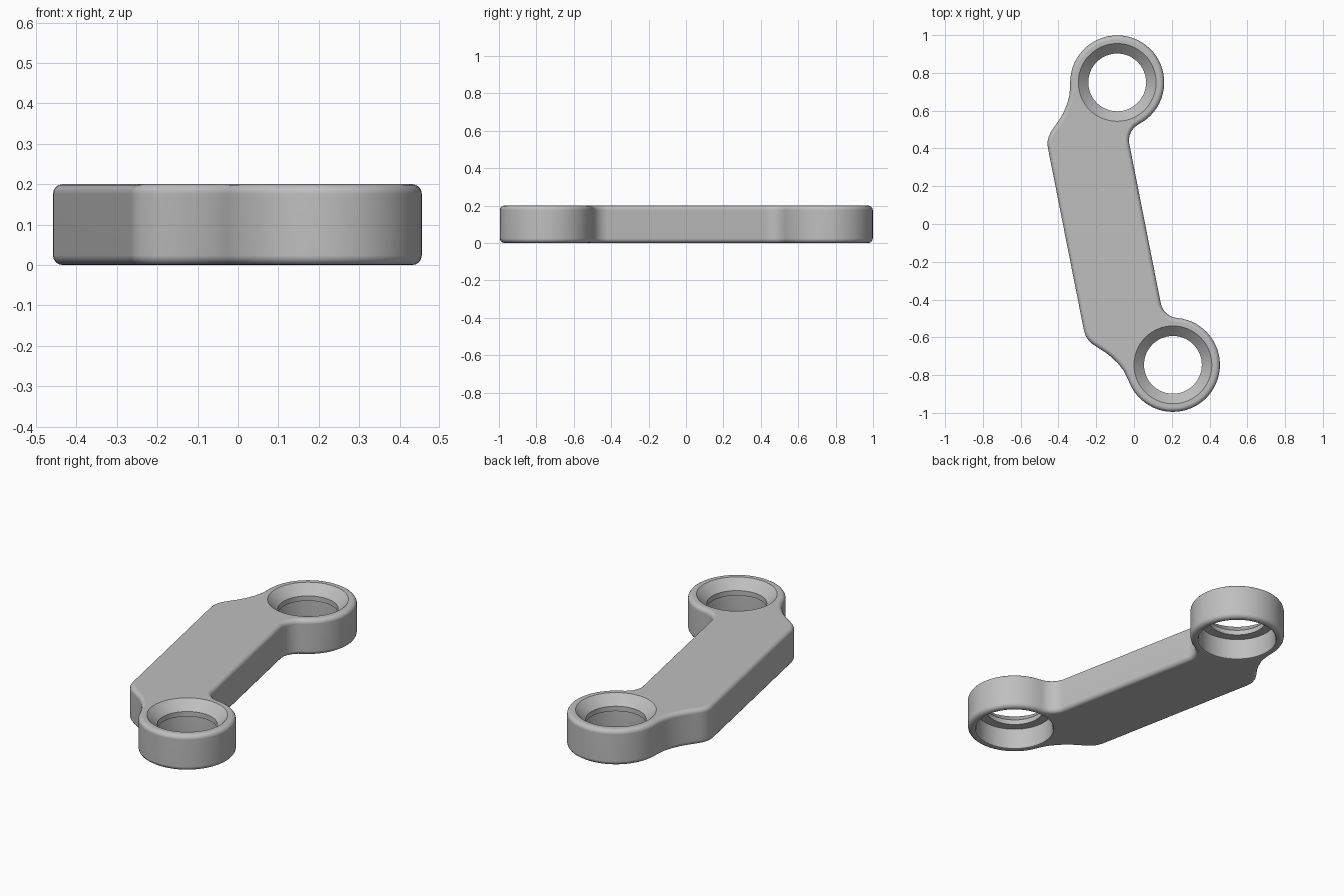
import bpy, bmesh, math
from mathutils import Vector

HEIGHT = 0.2
EYE = Vector((0.762, 0.0))   # eye centre along the link axis
EYE_R = 0.249
ARM_W = 0.427                # the arm lies on one side of the axis
FILLET_R = 0.097

cube = bpy.data.objects.get("Cube")
if cube:
    bpy.data.objects.remove(cube, do_unlink=True)

metal = bpy.data.materials.new("grey metal")
metal.use_nodes = True
grey = (0.52, 0.52, 0.52, 1)
metal.diffuse_color = grey
metal.node_tree.nodes["Principled BSDF"].inputs["Base Color"].default_value = grey


def arc(center, radius, start, end, steps):
    """Points on a circular arc, angles in radians."""
    angles = [start + (end - start) * i / steps for i in range(steps + 1)]
    return [center + radius * Vector((math.cos(a), math.sin(a))) for a in angles]


def add_object(name, bm):
    bmesh.ops.recalc_face_normals(bm, faces=bm.faces)
    mesh = bpy.data.meshes.new(name)
    bm.to_mesh(mesh)
    bm.free()
    mesh.materials.append(metal)
    obj = bpy.data.objects.new(name, mesh)
    bpy.context.collection.objects.link(obj)
    return obj


def link_outline():
    """Half outline from shoulder round the eye to the inner edge, then mirrored."""
    shoulder = [Vector(p) for p in (
        (0.495, -ARM_W), (0.525, -0.423), (0.55, -0.412), (0.572, -0.396),
        (0.595, -0.373), (0.625, -0.341), (0.66, -0.31), (0.70, -0.283),
        (0.74, -0.263), (0.78, -0.251))]
    # Fillet tangent to both the inner arm edge and the eye
    reach = math.sqrt((EYE_R + FILLET_R) ** 2 - FILLET_R ** 2)
    fillet_c = Vector((EYE.x - reach, FILLET_R))
    toward = math.atan2(-FILLET_R, reach)
    eye = arc(EYE, EYE_R, math.radians(-78), math.pi + toward, 40)
    fillet = arc(fillet_c, FILLET_R, toward, -math.pi / 2, 8)
    half = shoulder + eye + fillet[1:]
    return half + [Vector((-p.x, p.y)) for p in reversed(half)]


# Link body: extruded outline with rounded rims
bm = bmesh.new()
base = bm.faces.new([bm.verts.new((p.x, p.y, 0)) for p in link_outline()])
top = bmesh.ops.extrude_face_region(bm, geom=[base])
bmesh.ops.translate(bm, vec=(0, 0, HEIGHT),
                    verts=[v for v in top["geom"] if isinstance(v, bmesh.types.BMVert)])
link = add_object("link_arm", bm)
bevel = link.modifiers.new("rounded_rims", 'BEVEL')
bevel.width = 0.024
bevel.segments = 4
bevel.limit_method = 'ANGLE'
bevel.angle_limit = math.radians(50)

# Stepped bore: wide from below, thin lip, conical seat on top
bore = [(0.0, -0.05), (0.218, -0.05), (0.218, 0.0), (0.209, 0.004), (0.204, 0.014),
        (0.204, 0.12), (0.153, 0.12), (0.153, 0.148), (0.206, HEIGHT),
        (0.206, 0.25), (0.0, 0.25)]
cutters = []
for side, name in ((1, "front_bore"), (-1, "back_bore")):
    bm = bmesh.new()
    verts = [bm.verts.new((r, 0, z)) for r, z in bore]
    edges = [bm.edges.new(pair) for pair in zip(verts, verts[1:])]
    bmesh.ops.spin(bm, geom=verts + edges, cent=(0, 0, 0), axis=(0, 0, 1),
                   angle=math.tau, steps=64)
    bmesh.ops.remove_doubles(bm, verts=bm.verts, dist=1e-5)
    bmesh.ops.translate(bm, vec=(side * EYE.x, 0, 0), verts=bm.verts)
    cutter = add_object(name, bm)
    cutter.hide_render = True
    cutters.append(cutter)
    cut = link.modifiers.new(name, 'BOOLEAN')
    cut.operation = 'DIFFERENCE'
    cut.solver = 'EXACT'
    cut.object = cutter

# Apply the cuts, then smooth the curved walls
bpy.ops.object.select_all(action='DESELECT')
link.select_set(True)
bpy.context.view_layer.objects.active = link
for mod in list(link.modifiers):
    bpy.ops.object.modifier_apply(modifier=mod.name)
for cutter in cutters:
    bpy.data.objects.remove(cutter, do_unlink=True)
bpy.ops.object.shade_smooth_by_angle(angle=math.radians(32))
weighted = link.modifiers.new("flat_face_normals", 'WEIGHTED_NORMAL')
weighted.keep_sharp = True

# Place the link at its slant
link.location = (0.0585, 0.002, 0)
link.rotation_euler.z = math.atan2(-0.981, 0.1936)
